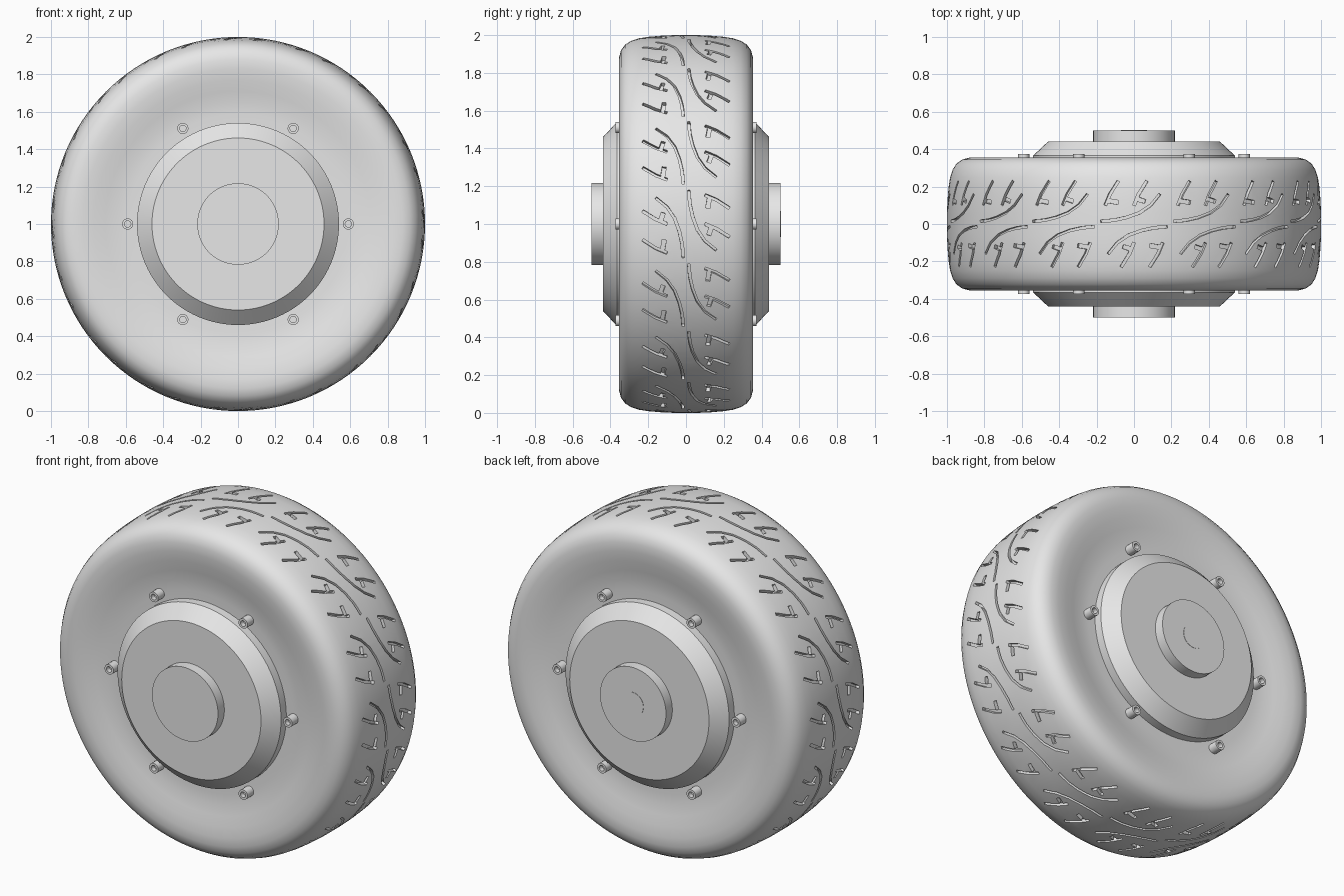
import bpy
import bmesh
from math import cos, sin, tau
from mathutils import Matrix, Vector

cube = bpy.data.objects.get("Cube")
if cube:
    bpy.data.objects.remove(cube, do_unlink=True)

grey = bpy.data.materials.new("plain grey")
grey.use_nodes = True
grey.diffuse_color = (0.8, 0.8, 0.8, 1)
grey.node_tree.nodes["Principled BSDF"].inputs["Base Color"].default_value = (0.8, 0.8, 0.8, 1)

CENTRE = Vector((0, 0, 1))


def make_object(name, bm, location=CENTRE):
    bmesh.ops.recalc_face_normals(bm, faces=bm.faces)
    mesh = bpy.data.meshes.new(name)
    bm.to_mesh(mesh)
    bm.free()
    mesh.materials.append(grey)
    obj = bpy.data.objects.new(name, mesh)
    obj.location = location
    bpy.context.collection.objects.link(obj)
    return obj


def activate(obj):
    bpy.ops.object.select_all(action='DESELECT')
    obj.select_set(True)
    bpy.context.view_layer.objects.active = obj


def smooth(obj):
    activate(obj)
    bpy.ops.object.shade_smooth_by_angle(angle=0.5)


def lathe(name, profile, segments, closed=False, location=CENTRE):
    """Turn a (radius, y) profile around the y axis."""
    bm = bmesh.new()
    verts = [bm.verts.new((r, y, 0)) for r, y in profile]
    edges = [bm.edges.new(pair) for pair in zip(verts, verts[1:])]
    if closed:
        edges.append(bm.edges.new((verts[-1], verts[0])))
    bmesh.ops.spin(bm, geom=verts + edges, cent=(0, 0, 0), axis=(0, 1, 0),
                   angle=tau, steps=segments, use_merge=False)
    bmesh.ops.remove_doubles(bm, verts=bm.verts, dist=0.0001)
    return make_object(name, bm, location)


# Tyre body: rounded tread, full shoulders and dished sidewalls
half = [(1.0, 0.06), (0.997, 0.13), (0.991, 0.2), (0.983, 0.25), (0.97, 0.29),
        (0.95, 0.322), (0.92, 0.344), (0.88, 0.355), (0.83, 0.354), (0.77, 0.346),
        (0.71, 0.332), (0.65, 0.32), (0.59, 0.315), (0.5, 0.315)]
tyre = lathe("tyre", half + [(r, -y) for r, y in reversed(half)], 128, closed=True)


# Tread grooves: curved strips cut into the tread
def groove(bm, path, width, start_angle, side):
    rings = []
    for i, point in enumerate(path):
        before = Vector(path[max(i - 1, 0)])
        after = Vector(path[min(i + 1, len(path) - 1)])
        along = (after - before).normalized()
        across = Vector((-along.y, along.x)) * width / 2
        ring = []
        for offset, height in ((-1, -0.022), (1, -0.022), (1, 0.03), (-1, 0.03)):
            y, s = (Vector(point) + across * offset) * side
            angle = start_angle + s
            r = 1 - 0.25 * y * y + height
            ring.append(bm.verts.new((r * cos(angle), y, r * sin(angle))))
        rings.append(ring)
    for a, b in zip(rings, rings[1:]):
        for k in range(4):
            n = (k + 1) % 4
            bm.faces.new((a[k], a[n], b[n], b[k]))
    bm.faces.new(rings[0])
    bm.faces.new(rings[-1])


long_arc = [(0.015, 0.18), (0.02, 0.11), (0.035, 0.04), (0.06, -0.03), (0.1, -0.09), (0.16, -0.14)]
hook = [(0.1, 0.155), (0.16, 0.13), (0.23, 0.085)]
hook_foot = [(0.125, 0.145), (0.115, 0.085)]
bar = [(0.1, 0.0), (0.16, -0.025), (0.23, -0.07)]
bar_foot = [(0.135, -0.015), (0.12, -0.06)]
PERIODS = 16

bm = bmesh.new()
for i in range(PERIODS):
    for side in (1, -1):
        for path, width in ((long_arc, 0.014), (hook, 0.016), (hook_foot, 0.022),
                            (bar, 0.016), (bar_foot, 0.022)):
            groove(bm, path, width, tau * i / PERIODS, side)
cutter = make_object("tread_groove_cutter", bm)
cutter.hide_render = True

cut = tyre.modifiers.new("tread grooves", 'BOOLEAN')
cut.operation = 'DIFFERENCE'
cut.solver = 'EXACT'
cut.use_self = True
cut.object = cutter
activate(tyre)
bpy.ops.object.modifier_apply(modifier=cut.name)
bpy.data.objects.remove(cutter, do_unlink=True)
smooth(tyre)

# Hub drum with bevelled rims, and a raised cap on each side
for label, side in (("front", -1), ("back", 1)):
    hub = [(0, 0.0), (0.54, 0.0), (0.54, 0.365), (0.46, 0.44), (0, 0.44)]
    smooth(lathe(label + "_hub", [(r, y * side) for r, y in hub], 96))
    cap = [(0, 0.42), (0.218, 0.42), (0.218, 0.5), (0, 0.5)]
    smooth(lathe(label + "_cap", [(r, y * side) for r, y in cap], 64))

    # Ring of six socket bolts
    bolt = [(0, 0.3), (0.03, 0.3), (0.03, 0.374), (0.017, 0.374), (0.017, 0.345), (0, 0.345)]
    for i in range(6):
        place = CENTRE + Matrix.Rotation(tau * i / 6, 3, 'Y') @ Vector((0.59, 0, 0))
        smooth(lathe(f"{label}_bolt_{i + 1}", [(r, y * side) for r, y in bolt], 16, location=place))

# Axle end, set in the back cap
smooth(lathe("axle_end", [(0, 0.48), (0.07, 0.48), (0.07, 0.502), (0, 0.502)], 32))
